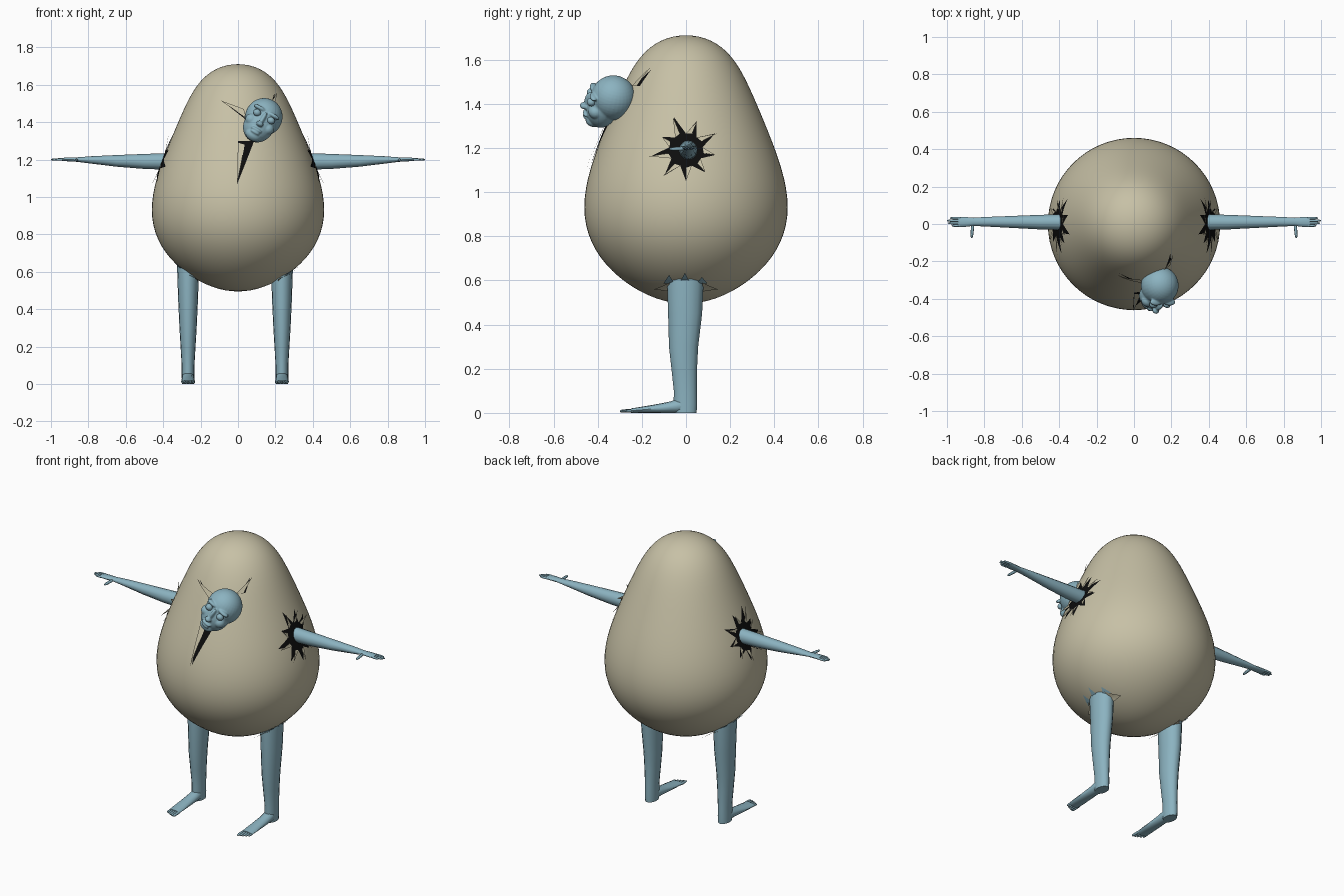
import bpy, bmesh, math
from mathutils import Vector, Matrix

cube = bpy.data.objects.get("Cube")
if cube:
    bpy.data.objects.remove(cube, do_unlink=True)


def material(name, rgb):
    m = bpy.data.materials.new(name)
    m.use_nodes = True
    m.diffuse_color = (*rgb, 1)
    m.node_tree.nodes["Principled BSDF"].inputs["Base Color"].default_value = (*rgb, 1)
    return m


SHELL = material("shell beige", (0.57, 0.53, 0.38))
SKIN = material("skin blue", (0.26, 0.45, 0.53))
DARK = material("hollow black", (0.004, 0.004, 0.004))


def finish(name, bm, mat, angle=50, recalc=True):
    if recalc:
        bmesh.ops.recalc_face_normals(bm, faces=bm.faces)
    mesh = bpy.data.meshes.new(name)
    bm.to_mesh(mesh)
    bm.free()
    mesh.materials.append(mat)
    ob = bpy.data.objects.new(name, mesh)
    bpy.context.collection.objects.link(ob)
    bpy.ops.object.select_all(action='DESELECT')
    ob.select_set(True)
    bpy.context.view_layer.objects.active = ob
    bpy.ops.object.shade_smooth_by_angle(angle=math.radians(angle))
    return ob


# Egg body
MID, HALF = 1.1025, 0.6075


def girth(u):
    return 0.433 - 0.175 * u + 0.01 * u * u + 0.142 * u ** 3


def radius(z):
    u = max(-1, min(1, (z - MID) / HALF))
    return math.sqrt(1 - u * u) * girth(u)


bm = bmesh.new()
bmesh.ops.create_uvsphere(bm, u_segments=64, v_segments=44, radius=1)
for v in bm.verts:
    g = girth(v.co.z)
    v.co = (v.co.x * g, v.co.y * g, MID + HALF * v.co.z)
finish("egg_body", bm, SHELL)


# Torn pieces that follow the egg surface
def on_side(s, y, z):
    return Vector((s * math.sqrt(max(0, radius(z) ** 2 - y * y)), y, z))


def on_front(x, z):
    return Vector((x, -math.sqrt(max(0, radius(z) ** 2 - x * x)), z))


def patch(name, outline, mat, lift=0.004, curl=0.0, origin=None):
    bm = bmesh.new()
    verts = [bm.verts.new(p) for p in outline]
    if origin is None:
        bm.faces.new(verts)
        origin = (outline[0] + outline[1]) / 2
    else:
        hub = bm.verts.new(origin)
        for i, v in enumerate(verts):
            bm.faces.new((hub, v, verts[(i + 1) % len(verts)]))
    bmesh.ops.subdivide_edges(bm, edges=bm.edges[:], cuts=6, use_grid_fill=True)
    for v in bm.verts:
        x, y, z = v.co
        out = lift + curl * (v.co - origin).length
        k = (radius(z) + out) / math.hypot(x, y)
        v.co = (x * k, y * k, z)
    bm.normal_update()
    for f in bm.faces:
        c = f.calc_center_median()
        if f.normal.dot(Vector((c.x, c.y, 0))) < 0:
            f.normal_flip()
    finish(name, bm, mat, recalc=False)


# Lofted limbs
def loft(bm, rings, ua, va, sides=12):
    loops = []
    for c, ru, rv in rings:
        loop = []
        for i in range(sides):
            a = math.tau * i / sides
            loop.append(bm.verts.new(Vector(c) + ua * ru * math.cos(a) + va * rv * math.sin(a)))
        loops.append(loop)
    for a, b in zip(loops, loops[1:]):
        for i in range(sides):
            j = (i + 1) % sides
            bm.faces.new((a[i], a[j], b[j], b[i]))
    bm.faces.new(loops[0])
    bm.faces.new(loops[-1])


X, Y, Z = Vector((1, 0, 0)), Vector((0, 1, 0)), Vector((0, 0, 1))


def digit(bm, a, b, r, ua, va):
    a, b = Vector(a), Vector(b)
    steps = ((0, 0.8), (0.3, 1), (0.75, 0.9), (0.93, 0.65), (1, 0.25))
    loft(bm, [(a.lerp(b, t), r * k, r * k) for t, k in steps], ua, va, 8)


def arm(name, s):
    bm = bmesh.new()
    rings = [(0.38, 0.01, 1.19, 0.042, 0.044), (0.5, 0.01, 1.19, 0.039, 0.04),
             (0.65, 0.011, 1.193, 0.032, 0.031), (0.78, 0.012, 1.198, 0.026, 0.02),
             (0.86, 0.012, 1.2, 0.022, 0.012), (0.9, 0.011, 1.201, 0.026, 0.011),
             (0.94, 0.011, 1.201, 0.027, 0.008)]
    loft(bm, [((s * x, y, z), ry, rz) for x, y, z, ry, rz in rings], Y, Z)
    for i, tip in enumerate((0.975, 0.995, 1.0, 0.985)):
        y = -0.009 + 0.0135 * i
        digit(bm, (s * 0.925, y, 1.201), (s * tip, y, 1.2), 0.0068, Y, Z)
    digit(bm, (s * 0.862, 0.0, 1.198), (s * 0.868, -0.075, 1.195), 0.0085, X, Z)
    finish(name, bm, SKIN)


def leg(name, cx):
    bm = bmesh.new()
    rings = [(0.67, 0.0, 0.058, 0.083), (0.6, -0.003, 0.058, 0.083),
             (0.45, -0.004, 0.053, 0.077), (0.3, -0.011, 0.046, 0.066),
             (0.2, -0.008, 0.04, 0.058), (0.1, -0.003, 0.034, 0.052),
             (0.04, -0.003, 0.034, 0.053), (0.0, -0.002, 0.033, 0.05)]
    loft(bm, [((cx, y, z), rx, ry) for z, y, rx, ry in rings], X, Y, 16)
    foot = [(0.03, 0.022, 0.026), (-0.03, 0.033, 0.033), (-0.07, 0.026, 0.034),
            (-0.13, 0.02, 0.035), (-0.2, 0.014, 0.037), (-0.25, 0.01, 0.036)]
    loft(bm, [((cx, y, h), w, h) for y, h, w in foot], X, Z)
    inner = -1 if cx > 0 else 1
    for i, tip in enumerate((0.3, 0.296, 0.29, 0.282, 0.273)):
        x = cx + inner * (0.029 - 0.0145 * i)
        digit(bm, (x, -0.235, 0.01), (x, -tip, 0.008), 0.0082 - 0.0005 * i, X, Z)
    finish(name, bm, SKIN)


TIPS = (0.13, 0.15, 0.14, 0.16, 0.12, 0.16, 0.15, 0.14, 0.13)
for side, s, cx in (("left", 1, 0.235), ("right", -1, -0.267)):
    arm(side + "_arm", s)
    leg(side + "_leg", cx)

    # Star shaped arm hole with peeled shards
    def star(a, r):
        return on_side(s, r * math.cos(a), 1.19 + r * math.sin(a))
    outline = []
    for i, r in enumerate(TIPS):
        a = math.radians(40 * i - 10)
        tip, low, high = star(a, r), star(a - 0.35, 0.075), star(a + 0.35, 0.075)
        outline += [tip, high]
        patch(f"{side}_arm_shard_{i}", [star(a, 0.08), high, tip], SHELL, 0.007, 0.25)
    patch(side + "_arm_hole", outline, DARK, 0.004, 0, on_side(s, 0, 1.19))

    # Jagged break around the leg
    top = 0.595 if s > 0 else 0.63
    for i, (y, h) in enumerate(((-0.075, 0.03), (-0.005, 0.04), (0.07, 0.02))):
        patch(f"{side}_leg_jag_{i}", [on_side(s, y - 0.025, top - 0.01),
              on_side(s, y + 0.025, top - 0.01), on_side(s, y, top + h)], SKIN, 0.007)
    for i, d in enumerate((-1, 1)):
        patch(f"{side}_leg_shard_{i}", [on_side(s, d * 0.07, 0.59), on_side(s, d * 0.07, 0.55),
              on_side(s, d * 0.125, 0.56)], SHELL, 0.006, 0.4)


# Cracks around the head
def crack(name, a, b, tip, mat, lift, curl=0.0):
    patch(name, [on_front(*a), on_front(*b), on_front(*tip)], mat, lift, curl)


crack("lower_crack", (0.0, 1.3), (0.085, 1.3), (-0.005, 1.067), DARK, 0.004)
crack("lower_shard", (0.0, 1.29), (0.035, 1.28), (-0.005, 1.067), SHELL, 0.008, 0.06)
crack("upper_right_crack", (0.02, 1.45), (0.045, 1.41), (-0.08, 1.512), DARK, 0.004)
crack("upper_right_shard", (0.03, 1.47), (0.045, 1.42), (-0.086, 1.516), SHELL, 0.008, 0.08)
crack("upper_left_crack", (0.165, 1.48), (0.195, 1.48), (0.19, 1.555), DARK, 0.004)
crack("upper_left_shard", (0.155, 1.48), (0.185, 1.48), (0.19, 1.563), SHELL, 0.008, 0.15)

# Head: overlapping volumes blended into one skin
POSE = (Matrix.Translation((0.125, -0.343, 1.405)) @ Matrix.Rotation(math.radians(30), 4, 'Y')
        @ Matrix.Rotation(math.radians(-12), 4, 'X'))


def blob(bm, c, r):
    m = Matrix.Translation(c) @ Matrix.Diagonal((*r, 1))
    bmesh.ops.create_uvsphere(bm, u_segments=32, v_segments=20, radius=1, matrix=m)


bm = bmesh.new()
blob(bm, (0, 0.008, 0.028), (0.1, 0.102, 0.102))          # skull
blob(bm, (0, -0.03, -0.03), (0.083, 0.072, 0.098))        # face
blob(bm, (0, -0.058, -0.1), (0.045, 0.036, 0.032))        # chin
blob(bm, (0, -0.1, -0.008), (0.012, 0.018, 0.042))        # nose bridge
blob(bm, (0, -0.112, -0.04), (0.02, 0.02, 0.015))         # nose tip
blob(bm, (0, -0.097, -0.074), (0.032, 0.014, 0.009))      # upper lip
blob(bm, (0, -0.094, -0.09), (0.027, 0.014, 0.009))       # lower lip
for s in (-1, 1):
    blob(bm, (s * 0.05, -0.06, -0.032), (0.034, 0.034, 0.032))   # cheek
    blob(bm, (s * 0.042, -0.084, 0.04), (0.036, 0.02, 0.012))    # brow
head = finish("head", bm, SKIN, 180)
head.matrix_world = POSE
remesh = head.modifiers.new("blend", 'REMESH')
remesh.mode = 'VOXEL'
remesh.voxel_size = 0.004
remesh.use_smooth_shade = True
soften = head.modifiers.new("soften", 'SMOOTH')
soften.factor = 0.5
soften.iterations = 6

for side, s in (("left", 1), ("right", -1)):
    bm = bmesh.new()
    blob(bm, (s * 0.043, -0.09, 0.01), (0.021, 0.02, 0.019))
    finish(side + "_eye", bm, SKIN, 180).matrix_world = POSE
